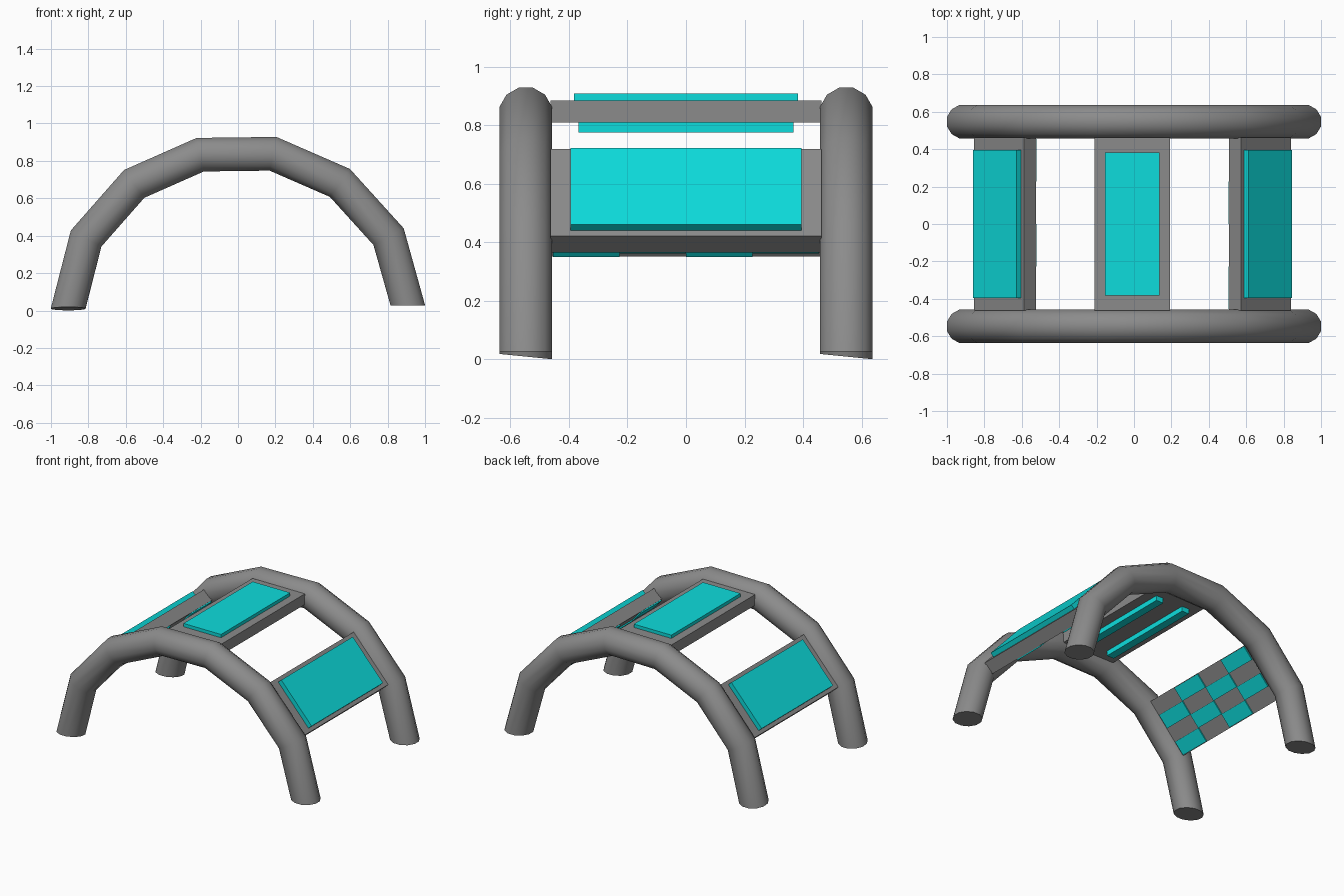
import bpy, bmesh, math
from mathutils import Matrix, Vector

cube = bpy.data.objects.get("Cube")
if cube:
    bpy.data.objects.remove(cube, do_unlink=True)


def material(name, rgb):
    mat = bpy.data.materials.new(name)
    mat.use_nodes = True
    mat.diffuse_color = (*rgb, 1)
    mat.node_tree.nodes["Principled BSDF"].inputs["Base Color"].default_value = (*rgb, 1)
    return mat


GREY = material("frame grey", (0.26, 0.26, 0.26))
CYAN = material("panel cyan", (0.004, 0.72, 0.72))


def finish(name, bm, mat):
    bmesh.ops.recalc_face_normals(bm, faces=bm.faces)
    mesh = bpy.data.meshes.new(name)
    bm.to_mesh(mesh)
    bm.free()
    mesh.materials.append(mat)
    obj = bpy.data.objects.new(name, mesh)
    bpy.context.collection.objects.link(obj)
    return obj


def boxes(name, mat, place, specs):
    """Each spec is a centre and a size in the space of the matrix place."""
    bm = bmesh.new()
    for centre, size in specs:
        matrix = place @ Matrix.Translation(centre) @ Matrix.Diagonal((*size, 1))
        bmesh.ops.create_cube(bm, size=1, matrix=matrix)
    return finish(name, bm, mat)


# Arched tubes: twelve-sided rings mitred at each bend
PATH = [Vector(p) for p in ((-0.908, 0.01), (-0.812, 0.385), (-0.555, 0.677), (-0.202, 0.833),
                            (0.187, 0.838), (0.545, 0.682), (0.805, 0.395), (0.908, 0.027))]
SIDES, RADIUS = 12, 0.093


def arch(name, y):
    bm = bmesh.new()
    rings = []
    last = len(PATH) - 1
    for i, p in enumerate(PATH):
        before = (p - PATH[max(i - 1, 0)]).normalized()
        after = (PATH[min(i + 1, last)] - p).normalized()
        if 0 < i < last:
            along = (before + after).normalized()
            miter = Vector((-along.y, along.x)) / along.dot(after)
        else:
            miter = Vector((-1 if i == 0 else 1, 0)) * 1.03
        ring = []
        for k in range(SIDES):
            a = math.tau * (k + 0.5) / SIDES
            q = p + miter * RADIUS * math.sin(a)
            dy = RADIUS * math.cos(a)
            # The first foot is cut at a slight slant
            dz = -0.1 * dy if i == 0 else 0
            ring.append(bm.verts.new((q.x, y + dy, q.y + dz)))
        rings.append(ring)
    for r, s in zip(rings, rings[1:]):
        for k in range(SIDES):
            n = (k + 1) % SIDES
            bm.faces.new((r[k], r[n], s[n], s[k]))
    bm.faces.new(rings[0])
    bm.faces.new(rings[-1])
    obj = finish(name, bm, GREY)
    bpy.ops.object.select_all(action='DESELECT')
    obj.select_set(True)
    bpy.context.view_layer.objects.active = obj
    bpy.ops.object.shade_smooth_by_angle(angle=math.radians(40))


arch("front_arch", -0.547)
arch("back_arch", 0.547)

# Sloping side panels: frame, outer plate and checkered tiles beneath
LENGTH, WIDTH, THICK = 0.40, 0.925, 0.085
for side, turn, x, z in (("left", 0, 0.705, 0.57), ("right", math.pi, 0.721, 0.557)):
    place = (Matrix.Rotation(turn, 4, 'Z') @ Matrix.Translation((x, 0, z))
             @ Matrix.Rotation(math.radians(48), 4, 'Y'))
    boxes(side + "_frame", GREY, place, [((0, 0, -THICK / 2), (LENGTH, WIDTH, THICK))])
    boxes(side + "_plate", CYAN, place, [((0, 0, 0.015), (0.35, 0.79, 0.034))])
    row, col = 0.098, 0.227
    tiles = [(((i - 1.5) * row, (j - 1.5) * col, -THICK), (row, col, 0.016))
             for i in range(4) for j in range(4) if (i + j) % 2 == 0]
    boxes(side + "_tiles", CYAN, place, tiles)

# Top panel: frame, plate above and two bars below
level = Matrix.Translation((-0.009, 0, 0.847))
boxes("top_frame", GREY, level, [((0, 0, 0), (0.405, WIDTH, 0.075))])
boxes("top_plate", CYAN, level, [((0, 0, 0.048), (0.29, 0.765, 0.025))])
boxes("top_bars", CYAN, level, [((s * 0.105, 0, -0.054), (0.055, 0.735, 0.036)) for s in (-1, 1)])
